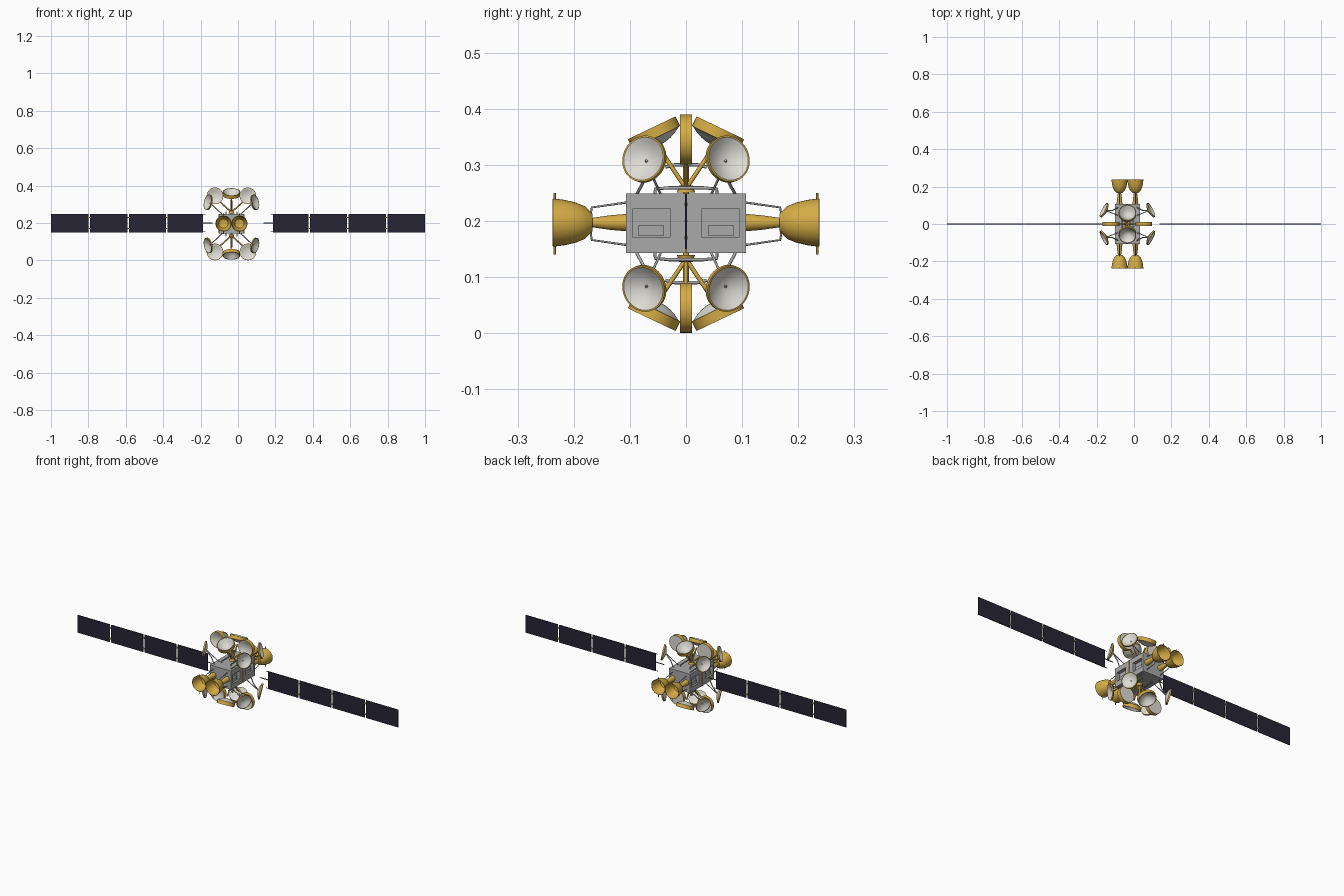
import bpy, bmesh, math
from mathutils import Vector

if "Cube" in bpy.data.objects:
    bpy.data.objects.remove(bpy.data.objects["Cube"])

CX, CZ = -0.035, 0.195      # centre of the spacecraft bus (slightly off the panel centre)
SIGNS = (-1, 1)


def material(name, rgb):
    m = bpy.data.materials.new(name)
    m.diffuse_color = (*rgb, 1)
    m.use_nodes = True
    m.node_tree.nodes["Principled BSDF"].inputs["Base Color"].default_value = m.diffuse_color
    return m


GOLD = material("gold foil", (0.66, 0.41, 0.06))
WHITE = material("dish white", (0.74, 0.72, 0.67))
GREY = material("bus grey", (0.40, 0.40, 0.40))
NAVY = material("solar cell navy", (0.021, 0.018, 0.035))
STEEL = material("dark steel", (0.10, 0.10, 0.11))


def finish(name, bm, mats, smooth=True):
    bmesh.ops.recalc_face_normals(bm, faces=bm.faces)
    me = bpy.data.meshes.new(name)
    bm.to_mesh(me)
    bm.free()
    ob = bpy.data.objects.new(name, me)
    bpy.context.collection.objects.link(ob)
    for m in mats:
        me.materials.append(m)
    if smooth:
        bpy.ops.object.select_all(action='DESELECT')
        ob.select_set(True)
        bpy.context.view_layer.objects.active = ob
        bpy.ops.object.shade_smooth_by_angle(angle=math.radians(35))
    return ob


def box(name, lo, hi, mat):
    bm = bmesh.new()
    bmesh.ops.create_cube(bm, size=1)
    lo, hi = Vector(lo), Vector(hi)
    for v in bm.verts:
        v.co = Vector([(lo[i] + hi[i]) / 2 + v.co[i] * (hi[i] - lo[i]) for i in range(3)])
    return finish(name, bm, [mat], False)


def lathe(name, origin, axis, profile, mats, slots, sides=40):
    """Spin (radius, height) points round an axis; slots gives each band's material."""
    bm = bmesh.new()
    rot = Vector(axis).to_track_quat('Z', 'Y')
    rings = []
    for r, h in profile:
        n = 1 if r == 0 else sides
        rings.append([bm.verts.new(Vector(origin) + rot @ Vector(
            (r * math.cos(k * math.tau / sides), r * math.sin(k * math.tau / sides), h)))
            for k in range(n)])
    for a, b, s in zip(rings, rings[1:], slots):
        for k in range(sides):
            j = (k + 1) % sides
            if len(a) == 1:
                vs = [a[0], b[k], b[j]]
            elif len(b) == 1:
                vs = [a[k], a[j], b[0]]
            else:
                vs = [a[k], a[j], b[j], b[k]]
            bm.faces.new(vs).material_index = s
    return finish(name, bm, mats)


def rod(name, points, radius, mat):
    cu = bpy.data.curves.new(name, 'CURVE')
    cu.dimensions = '3D'
    cu.bevel_depth = radius
    cu.bevel_resolution = 2
    cu.use_fill_caps = True
    sp = cu.splines.new('POLY')
    sp.points.add(len(points) - 1)
    for p, co in zip(sp.points, points):
        p.co = (*co, 1)
    cu.materials.append(mat)
    ob = bpy.data.objects.new(name, cu)
    bpy.context.collection.objects.link(ob)
    return ob


def dish(name, centre, normal, r, band, depth):
    """Reflector: gold rim band, white bowl in front, white shell behind."""
    prof = [(0, -depth)]
    prof += [(r * .93 * t, -depth * (1 - t * t)) for t in (.25, .5, .75, 1)]
    prof += [(r, 0), (r, -band)]
    back = max(depth + .004, band)
    prof += [(r * .95 * t, -band - (back - band) * (1 - t * t)) for t in (1, .75, .5, .25)]
    prof += [(0, -back)]
    slots = [0] * 4 + [1] * 3 + [0] * 4
    return lathe(name, centre, normal, prof, [WHITE, GOLD], slots)


# ---- bus: core with a frame that leaves two recessed bays per side
hx, hy, z0, z1 = .066, .107, .143, .249
box("bus_core", (CX - .048, -.104, z0 + .004), (CX + .048, .104, z1 - .004), GREY)
box("bus_top_plate", (CX - hx, -hy, z1 - .028), (CX + hx, hy, z1), GREY)
box("bus_bottom_plate", (CX - hx, -hy, z0), (CX + hx, hy, z0 + .028), GREY)
for s in SIGNS:
    box("bus_end_wall", (CX - hx, min(s * hy, s * .095), z0), (CX + hx, max(s * hy, s * .095), z1), GREY)
    xa, xb = sorted((CX + s * .045, CX + s * hx))
    box("bus_middle_rib", (xa, -.028, z0), (xb, .028, z1), GREY)
    xa, xb = sorted((CX + s * hx, CX + s * (hx + .003)))
    box("gold_seam", (xa, -.002, z0), (xb, .002, z1), GOLD)
    for y in SIGNS:
        xa, xb = sorted((CX + s * .045, CX + s * .058))
        ya, yb = sorted((y * .04, y * .085))
        box("bay_equipment", (xa, ya, z0 + .03), (xb, yb, z0 + .05), GREY)

# ---- solar wings: four panels a side, hinges and boom
for s in SIGNS:
    edges = [.188, .380, .586, .795, 1.0]
    for i in range(4):
        a, b = edges[i] + (.004 if i else 0), edges[i + 1] - (.004 if i < 3 else 0)
        xa, xb = sorted((s * a, s * b))
        box("solar_panel", (xa, -.002, .15), (xb, .002, .249), NAVY)
        if i:
            for z in (.17, .23):
                xa, xb = sorted((s * (edges[i] - .006), s * (edges[i] + .006)))
                box("panel_hinge", (xa, -.003, z - .003), (xb, .003, z + .003), GOLD)
    rod("wing_boom", [(s * .137, 0, .2), (s * .19, 0, .2)], .0025, STEEL)
    for z in (.152, .247):
        rod("wing_yoke_tip", [(s * .175, 0, z), (s * .19, 0, z)], .0015, STEEL)

# ---- horn antennas, two at each end, with braces
for y in SIGNS:
    for dx in (-.0425, .0425):
        x = CX + dx
        lathe("horn_feed", (x, 0, CZ + .002), (0, y, 0),
              [(0, .10), (.016, .10), (.013, .135), (.008, .17), (0, .17)], [GOLD], [0] * 4, 24)
        lathe("horn_bell", (x, 0, CZ + .002), (0, y, 0),
              [(0, .166), (.016, .167), (.029, .18), (.036, .197), (.0405, .217), (.043, .237),
               (.041, .238), (.038, .217), (.033, .198), (.024, .182), (0, .174)], [GOLD], [0] * 10)
        for z in SIGNS:
            rod("horn_brace", [(x, y * .105, CZ + z * .038), (x, y * .168, CZ + z * .029),
                               (x, y * .170, CZ + z * .014)], .002, GREY)
            rod("bell_rim_pin", [(x, y * .234, CZ + z * .038), (x, y * .234, CZ + z * .055)], .002, GOLD)

# ---- reflector clusters above and below the bus
for z in SIGNS:
    def P(x, y, h):         # x and h measured from the bus centre
        return (CX + x, y, CZ + z * h)

    rod("cluster_post", [P(0, 0, .05), P(0, 0, .125)], .005, GOLD)
    lathe("cluster_hub", P(0, 0, .056), (0, 0, z), [(0, 0), (.016, 0), (.012, .012), (0, .012)],
          [GOLD], [0] * 3, 20)
    for y in SIGNS:
        # tilted reflector and its gold leg
        dish("tilted_dish", P(0, y * .061, .171), (0, y * .43, z * .9), .047, .019, .030)
        rod("tilted_dish_leg", [P(0, 0, .063), P(0, y * .045, .130)], .004, GOLD)
        for x in SIGNS:
            # side reflector and its grey arms
            dish("side_dish", P(x * .128, y * .076, .116), (x * .87, y * .45, z * .2), .042, .008, .016)
            back = P(x * .115, y * .070, .113)
            rod("side_dish_arm", [P(x * .05, y * .088, .052), P(x * .08, y * .073, .080), back], .0028, GREY)
            rod("side_dish_brace", [P(x * .05, y * .045, .052), P(x * .085, y * .060, .085), back], .0022, GREY)
    for x in SIGNS:
        # upright reflector in the middle plane
        dish("upright_dish", P(x * .088, -.0105, .150), (0, -1, 0), .0445, .021, .012)
        rod("upright_dish_leg", [P(0, 0, .063), P(x * .062, 0, .118)], .004, GOLD)
        # grey rails along the bus and between the legs
        rod("bus_rail", [P(x * .03, -.055, .05), P(x * .03, -.055, .062), P(x * .03, -.03, .064),
                         P(x * .03, .03, .064), P(x * .03, .055, .062), P(x * .03, .055, .05)], .003, GREY)
    rod("leg_tie", [P(0, -.037, .101), P(0, -.02, .105), P(0, .02, .105), P(0, .037, .101)], .003, GREY)
